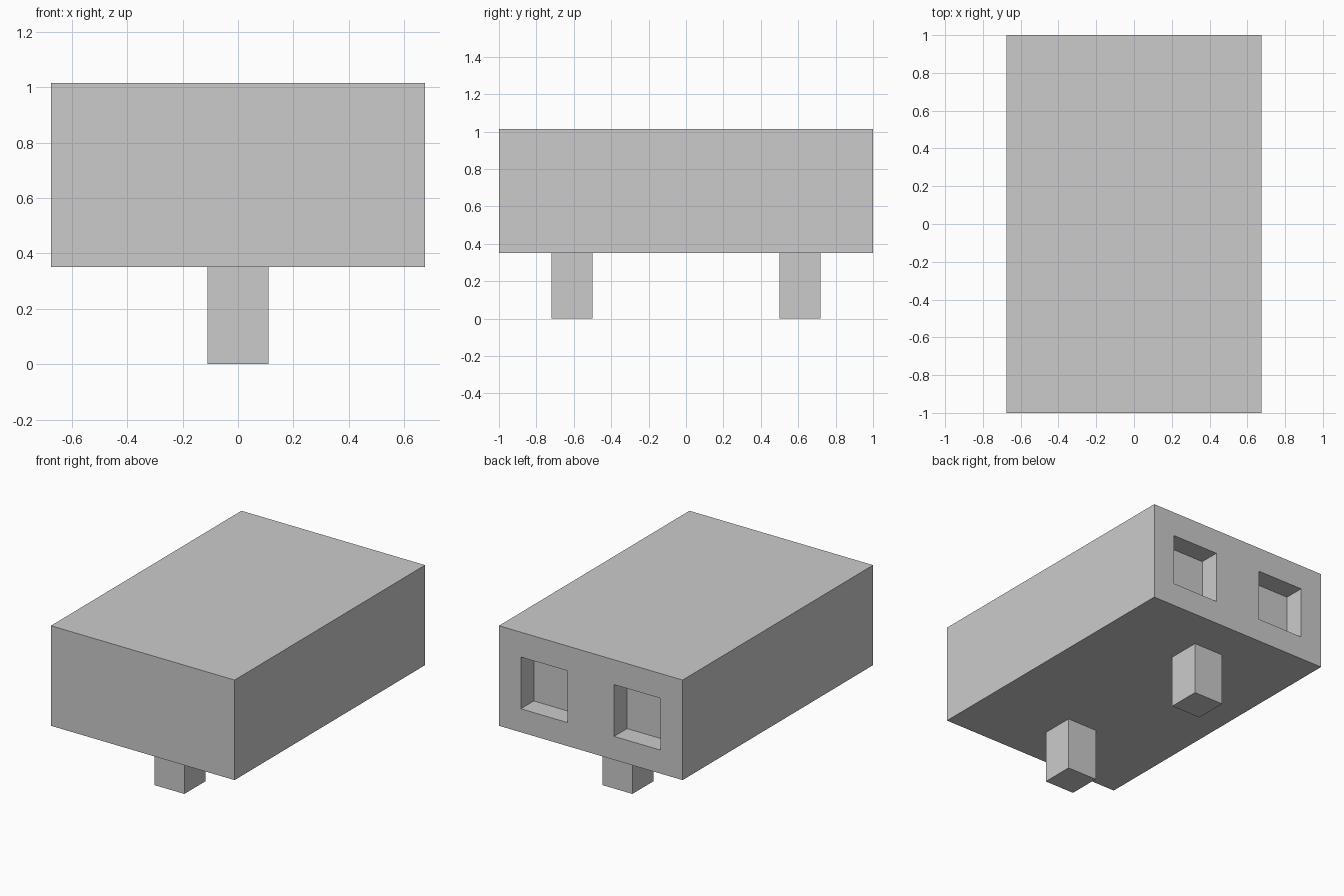
import bpy

if "Cube" in bpy.data.objects:
    bpy.data.objects.remove(bpy.data.objects["Cube"])


def box(name, x, y, z):
    """Axis-aligned box from (min, max) ranges."""
    bpy.ops.mesh.primitive_cube_add(size=1, location=[(a + b) / 2 for a, b in (x, y, z)])
    obj = bpy.context.object
    obj.name = name
    obj.scale = [b - a for a, b in (x, y, z)]
    bpy.ops.object.transform_apply(location=False, rotation=False, scale=True)
    return obj


# Main block
body = box("body", (-0.675, 0.675), (-1, 1), (0.35, 1.015))

# Two square pockets in the back face
for side in (-1, 1):
    xs = sorted((side * 0.172, side * 0.514))
    cutter = box("pocket_cutter", xs, (0.864, 1.1), (0.506, 0.85))
    cutter.hide_render = True
    bpy.context.view_layer.objects.active = body
    cut = body.modifiers.new("pocket", 'BOOLEAN')
    cut.operation = 'DIFFERENCE'
    cut.solver = 'EXACT'
    cut.object = cutter
    bpy.ops.object.modifier_apply(modifier=cut.name)
    bpy.data.objects.remove(cutter)

# Square pegs underneath, front and back
for name, y in (("front_peg", -0.61), ("back_peg", 0.61)):
    box(name, (-0.11, 0.11), (y - 0.11, y + 0.11), (0, 0.35))
